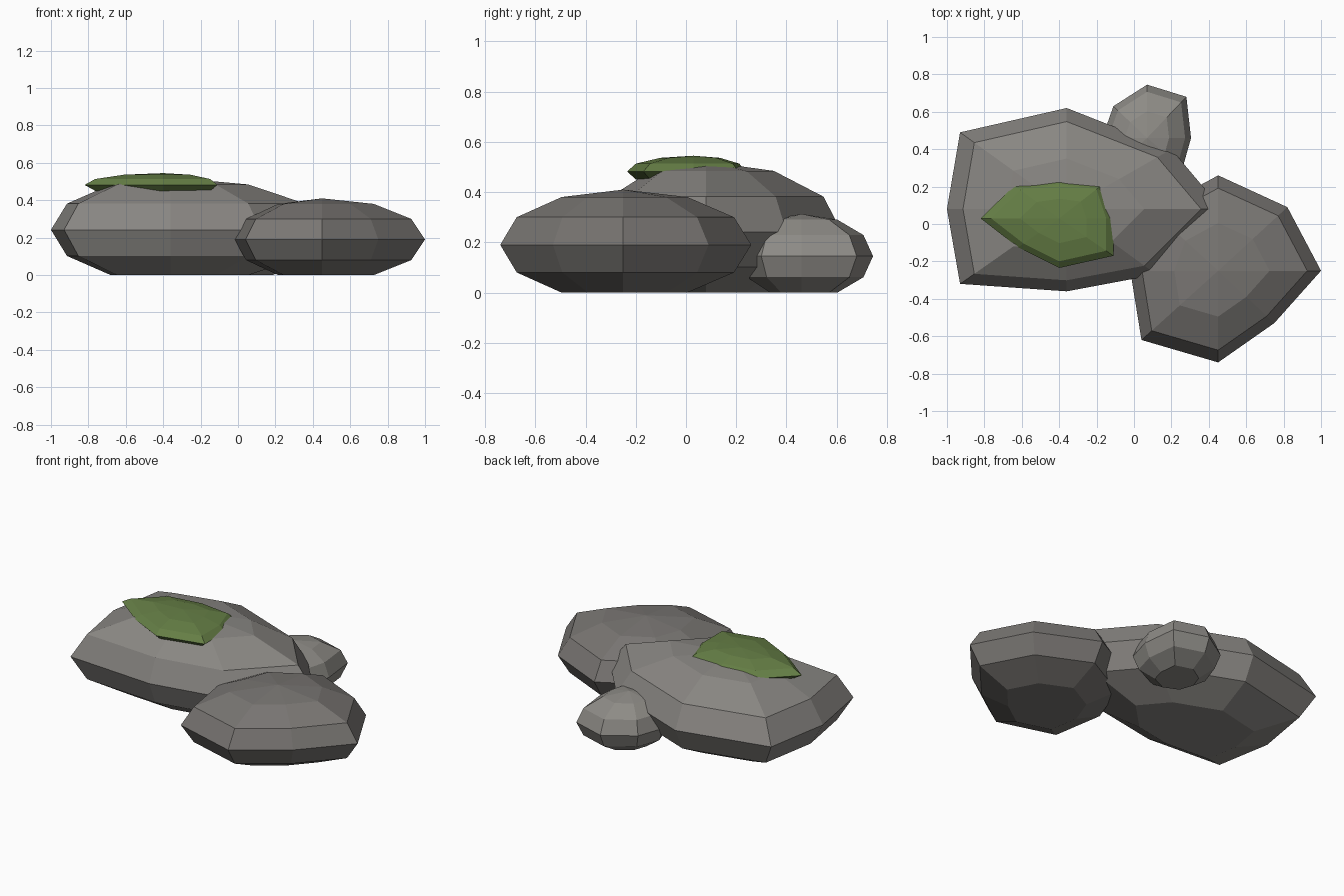
import bpy, bmesh
from math import sin, cos, radians

if "Cube" in bpy.data.objects:
    bpy.data.objects.remove(bpy.data.objects["Cube"])


def material(name, rgb):
    m = bpy.data.materials.new(name)
    m.diffuse_color = (*rgb, 1)
    m.use_nodes = True
    m.node_tree.nodes["Principled BSDF"].inputs["Base Color"].default_value = m.diffuse_color
    return m


def boulder(name, centre, height, rim, mat):
    """Squashed low-poly ball with a flat base; rim = xy offsets of its widest ring."""
    cx, cy, cz = centre
    bm = bmesh.new()
    rings = []
    for lat in (-60, -30, 0, 30, 60):
        c, z = cos(radians(lat)), cz + height * sin(radians(lat))
        rings.append([bm.verts.new((cx + x * c, cy + y * c, z)) for x, y in rim])
    apex = bm.verts.new((cx, cy, cz + height))
    n = len(rim)
    for i in range(n):
        j = (i + 1) % n
        for low, up in zip(rings, rings[1:]):
            bm.faces.new((low[i], low[j], up[j], up[i]))
        bm.faces.new((rings[-1][i], rings[-1][j], apex))
    bm.faces.new(rings[0][::-1])
    bmesh.ops.recalc_face_normals(bm, faces=bm.faces)
    mesh = bpy.data.meshes.new(name)
    bm.to_mesh(mesh)
    bm.free()
    mesh.materials.append(mat)
    ob = bpy.data.objects.new(name, mesh)
    bpy.context.collection.objects.link(ob)
    return ob


# Three boulders resting on the ground
boulder("large_rock", (-0.36, 0.08, 0.242), 0.28,
        [(0.83, 0), (0.56, 0.32), (0, 0.54), (-0.57, 0.41),
         (-0.64, 0), (-0.57, -0.40), (0, -0.44), (0.48, -0.35)],
        material("stone", (0.25, 0.24, 0.225)))
boulder("medium_rock", (0.45, -0.25, 0.19), 0.22,
        [(0.55, 0), (0.37, 0.34), (0, 0.51), (-0.35, 0.32),
         (-0.47, 0), (-0.41, -0.37), (0, -0.49), (0.30, -0.28)],
        material("dark_stone", (0.19, 0.18, 0.17)))
boulder("small_rock", (0.07, 0.46, 0.145), 0.168,
        [(0.235, 0), (0.21, 0.22), (0, 0.285), (-0.18, 0.17),
         (-0.24, 0), (-0.18, -0.17), (0, -0.25), (0.19, -0.16)],
        material("light_stone", (0.27, 0.26, 0.24)))

# Moss cap on the large rock
boulder("moss_patch", (-0.40, 0.03, 0.482), 0.063,
        [(0.29, 0), (0.23, 0.18), (0, 0.21), (-0.24, 0.175),
         (-0.42, 0), (-0.22, -0.155), (0, -0.265), (0.29, -0.20)],
        material("moss", (0.13, 0.21, 0.06)))
